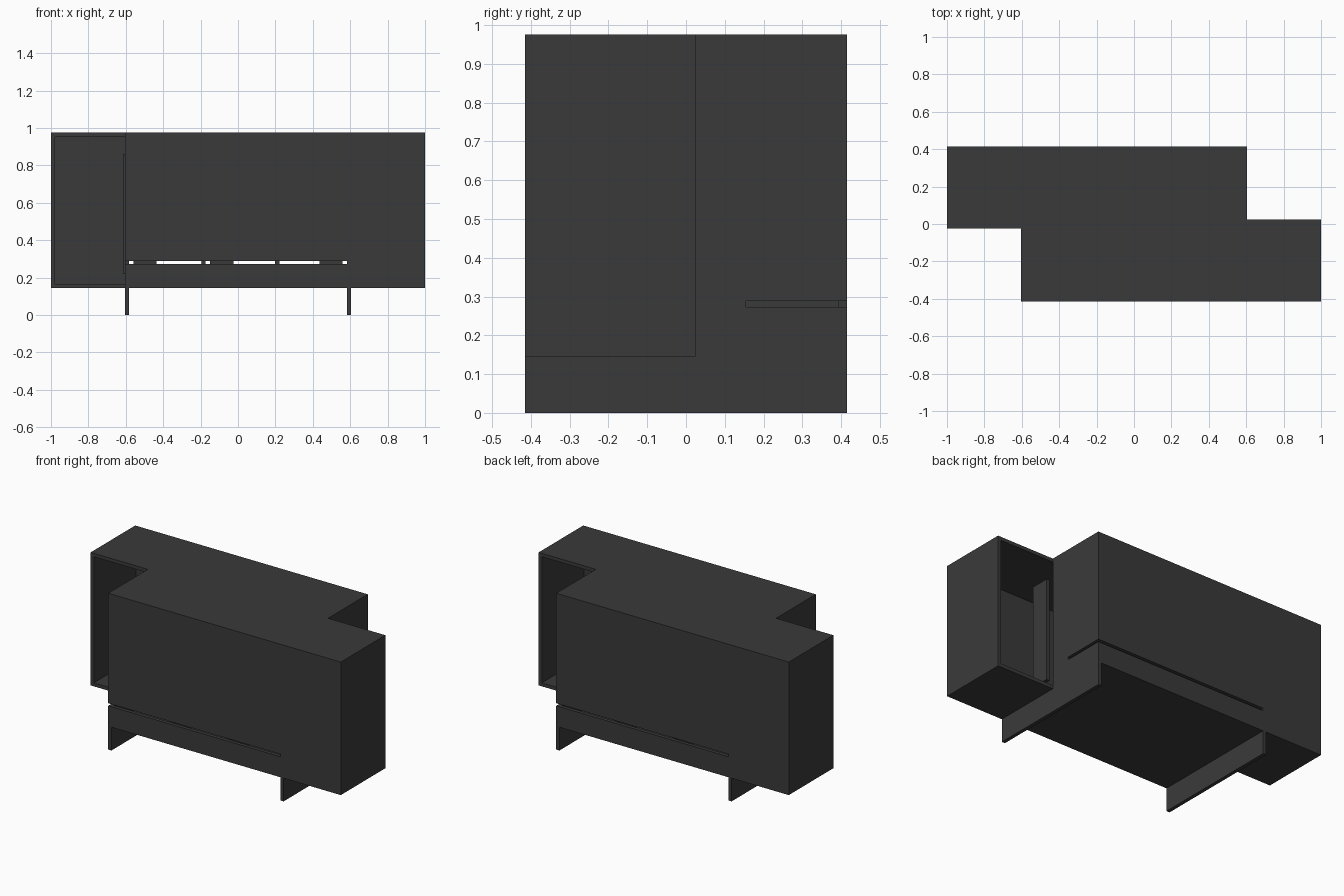
import bpy, bmesh

if "Cube" in bpy.data.objects:
    bpy.data.objects.remove(bpy.data.objects["Cube"])

T = 0.022                      # board thickness
X, S, Y, O = 1.0, 0.605, 0.415, 0.024   # end, step, depth, overlap of the two halves
Z0, Z1 = 0.145, 0.975          # carcass bottom and top
G0, G1 = 0.273, 0.289          # slot bottom and top
LO, HI = Z0 + T, Z1 - T

mat = bpy.data.materials.new("dark_grey")
mat.diffuse_color = (0.042, 0.042, 0.042, 1)
mat.use_nodes = True
mat.node_tree.nodes["Principled BSDF"].inputs["Base Color"].default_value = mat.diffuse_color


def prism(name, pts, z0, z1):
    bm = bmesh.new()
    face = bm.faces.new([bm.verts.new((x, y, z0)) for x, y in pts])
    ext = bmesh.ops.extrude_face_region(bm, geom=[face])
    for v in ext["geom"]:
        if isinstance(v, bmesh.types.BMVert):
            v.co.z = z1
    bmesh.ops.recalc_face_normals(bm, faces=bm.faces)
    me = bpy.data.meshes.new(name)
    bm.to_mesh(me)
    bm.free()
    me.materials.append(mat)
    ob = bpy.data.objects.new(name, me)
    bpy.context.collection.objects.link(ob)


def box(name, x0, x1, y0, y1, z0, z1):
    prism(name, [(x0, y0), (x1, y0), (x1, y1), (x0, y1)], z0, z1)


def pair(name, x0, x1, y0, y1, z0, z1):
    """Back part plus its half-turn copy at the front."""
    box("back_" + name, x0, x1, y0, y1, z0, z1)
    box("front_" + name, -x1, -x0, -y1, -y0, z0, z1)


# Stepped top and bottom boards
half = [(-X, Y), (-X, -O), (-S, -O), (-S, -Y)]
outline = half + [(-x, -y) for x, y in half]
prism("top_board", outline, HI, Z1)
prism("bottom_board", outline, Z0, LO)

# Leg panels
pair("leg_panel", S - T, S, -Y, Y, 0, Z0)

# Closed ends of each half
pair("end_wall", -X, -X + T, -O, Y, LO, HI)

# Long outer walls, split by the narrow slot
pair("wall_lower", -X + T, S, Y - T, Y, LO, G0)
pair("wall_upper", -X + T, S, Y - T, Y, G1, HI)
pair("wall_bridge", -X + T, -S + T, Y - T, Y, G0, G1)

# Step walls, the slot wraps round the corner
pair("step_wall", S - T, S, O, 0.155, LO, HI)
pair("step_wall_lower", S - T, S, 0.155, Y - T, LO, G0)
pair("step_wall_upper", S - T, S, 0.155, Y - T, G1, HI)

# Inner panels seen through the openings
pair("inner_panel", -S - 0.01, -S + 0.012, 0.018, 0.137, 0.22, 0.86)

# Inner dividers and uprights
for i, x in enumerate((-0.185, 0.21)):
    box(f"divider_{i}", x - T / 2, x + T / 2, -Y + T, Y - T, LO, HI)
pair("upright", 0.437, 0.56, 0.018, 0.137, 0.22, 0.86)
box("middle_upright", -0.15, -0.025, -0.137, -0.018, 0.22, 0.86)
